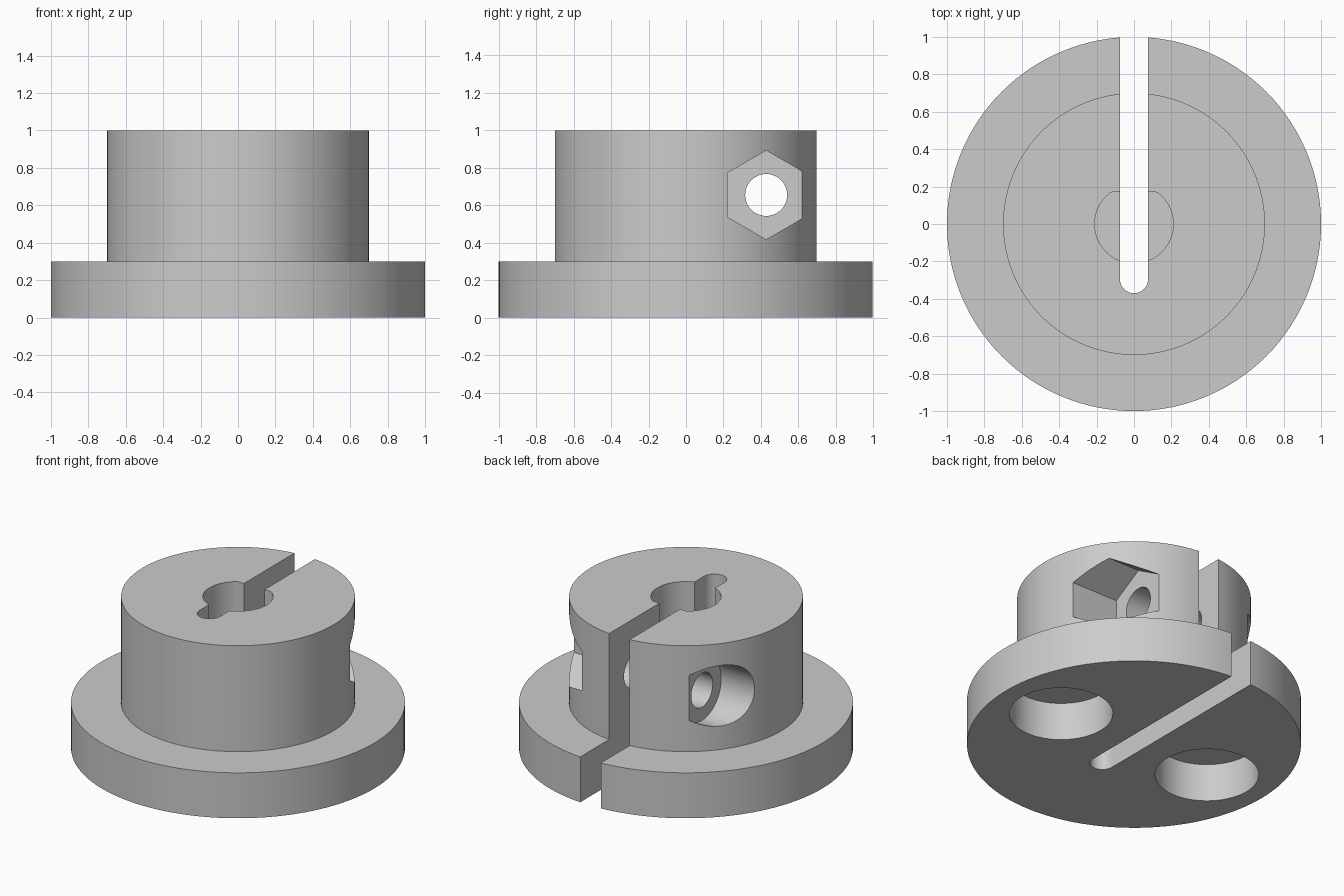
import bpy, bmesh, math
from mathutils import Vector

cube = bpy.data.objects.get("Cube")
if cube:
    bpy.data.objects.remove(cube, do_unlink=True)

grey = bpy.data.materials.new("plain_grey")
grey.use_nodes = True
grey.diffuse_color = (0.6, 0.6, 0.6, 1)
grey.node_tree.nodes["Principled BSDF"].inputs["Base Color"].default_value = grey.diffuse_color


def ring(radius, count=96, cx=0.0, cy=0.0, start=0.0, sweep=math.tau):
    """Points on a circle, counter-clockwise."""
    angles = [start + sweep * i / count for i in range(count)]
    return [(cx + radius * math.cos(a), cy + radius * math.sin(a)) for a in angles]


def prism(name, outline, low, high, along_x=False):
    """Extrude an outline along z, or along x with the outline in (y, z)."""
    bm = bmesh.new()
    place = (lambda u, v, w: (w, u, v)) if along_x else (lambda u, v, w: (u, v, w))
    base = bm.faces.new([bm.verts.new(place(u, v, low)) for u, v in outline])
    top = bmesh.ops.extrude_face_region(bm, geom=[base])
    moved = [g for g in top["geom"] if isinstance(g, bmesh.types.BMVert)]
    bmesh.ops.translate(bm, verts=moved, vec=Vector(place(0, 0, high - low)))
    bmesh.ops.recalc_face_normals(bm, faces=bm.faces)
    mesh = bpy.data.meshes.new(name)
    bm.to_mesh(mesh)
    bm.free()
    obj = bpy.data.objects.new(name, mesh)
    bpy.context.collection.objects.link(obj)
    return obj


def revolve(name, profile, count=128):
    """Closed solid turned around z from (radius, height) points."""
    bm = bmesh.new()
    rings = [[bm.verts.new((x, y, z)) for x, y in ring(r, count)] for r, z in profile]
    for a, b in zip(rings, rings[1:]):
        for i in range(count):
            j = (i + 1) % count
            bm.faces.new((a[i], a[j], b[j], b[i]))
    bm.faces.new(rings[0][::-1])
    bm.faces.new(rings[-1])
    bmesh.ops.recalc_face_normals(bm, faces=bm.faces)
    mesh = bpy.data.meshes.new(name)
    bm.to_mesh(mesh)
    bm.free()
    obj = bpy.data.objects.new(name, mesh)
    bpy.context.collection.objects.link(obj)
    return obj


# Flange and hub in one turned body
body = revolve("flanged_clamp_hub", [(1, 0), (1, 0.3), (0.7, 0.3), (0.7, 1)])
body.data.materials.append(grey)

# Clamping slot, round at its inner end and open at the back
w = 0.075
slot = [(w, 1.2), (-w, 1.2)] + ring(w, 24, 0, -0.295, math.pi, math.pi) + [(w, -0.295)]

# D-shaped shaft bore with its flat towards the back
bore = [(x, min(y, 0.17)) for x, y in ring(0.21)]

# Clamp screw across the slot: clearance hole, nut pocket, head counterbore
sy, sz = 0.428, 0.655
cutters = [
    prism("slot_cutter", slot, -0.2, 1.2),
    prism("bore_cutter", bore, 0.2, 1.2),
    prism("screw_hole_cutter", ring(0.112, 48, sy, sz), -1.2, 1.2, True),
    prism("nut_pocket_cutter", ring(0.237, 6, sy, sz, math.pi / 2), 0.325, 1.2, True),
    prism("screw_head_cutter", ring(0.2, 64, sy, sz), -1.2, -0.417, True),
]

# Two blind round pockets in the underside
for side in (-1, 1):
    cutters.append(prism("base_pocket_cutter", ring(0.31, 96, side * 0.57), -0.2, 0.25))

for cutter in cutters:
    cutter.hide_render = True
    mod = body.modifiers.new(cutter.name, "BOOLEAN")
    mod.operation = "DIFFERENCE"
    mod.solver = "EXACT"
    mod.object = cutter

# Apply the cuts and drop the cutters
bpy.context.view_layer.update()
result = bpy.data.meshes.new_from_object(body.evaluated_get(bpy.context.evaluated_depsgraph_get()))
body.modifiers.clear()
body.data = result
result.materials.clear()
result.materials.append(grey)
for polygon in result.polygons:
    polygon.material_index = 0
for cutter in cutters:
    bpy.data.objects.remove(cutter, do_unlink=True)

bpy.ops.object.select_all(action="DESELECT")
body.select_set(True)
bpy.context.view_layer.objects.active = body
bpy.ops.object.shade_smooth_by_angle(angle=math.radians(30))
